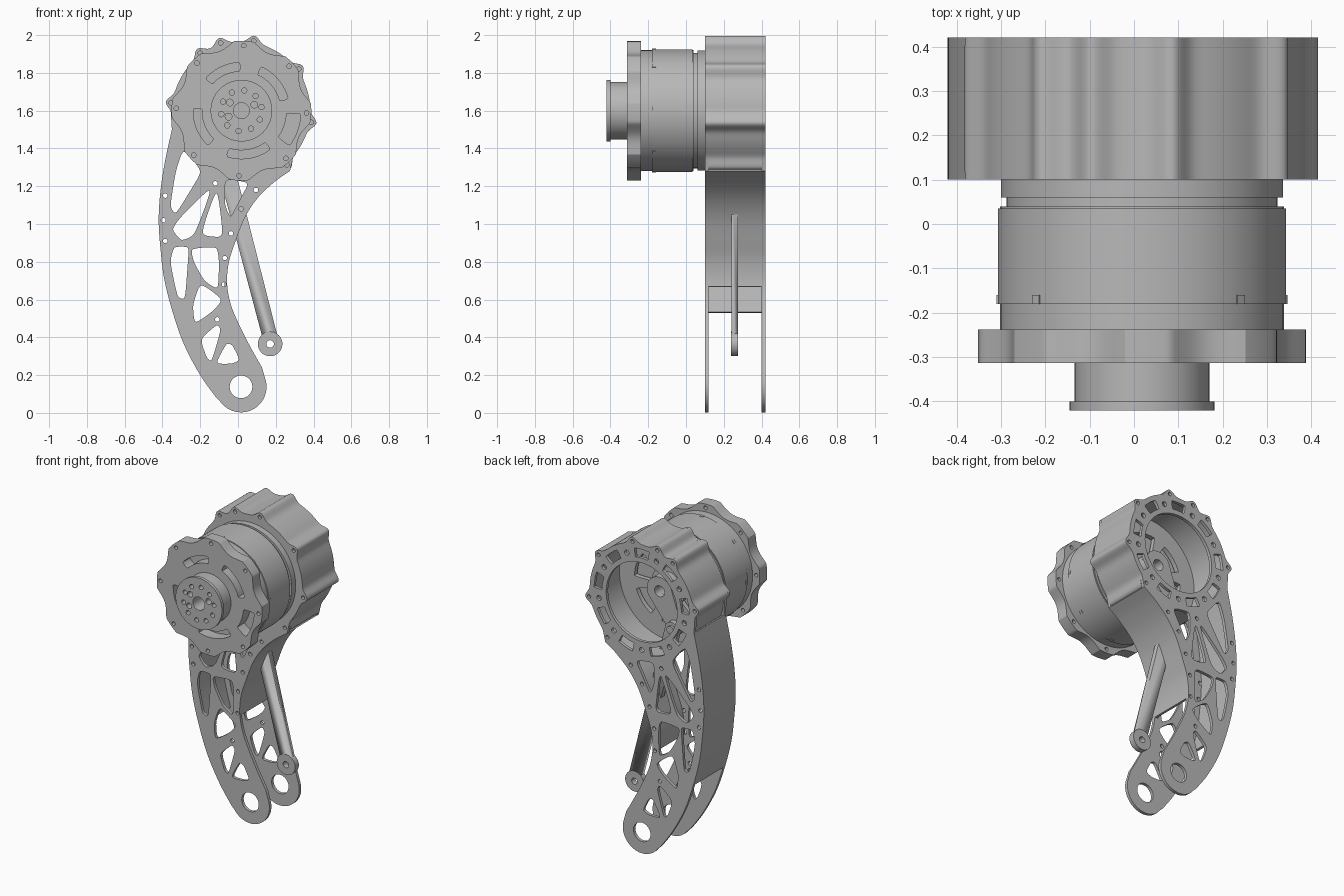
import bpy, bmesh, math
from mathutils import Matrix, Vector

cube = bpy.data.objects.get("Cube")
if cube:
    bpy.data.objects.remove(cube)

grey = bpy.data.materials.new("machined_grey")
grey.use_nodes = True
grey.diffuse_color = (.48, .48, .48, 1)
grey.node_tree.nodes["Principled BSDF"].inputs["Base Color"].default_value = grey.diffuse_color

AXIS = (.018, 1.60)      # motor axis
EYE = (.016, .138)       # pivot at the lower end of the leg


def arc(center, radius, start, end, count=24):
    """Points on an arc; radius may be a function of the angle in degrees."""
    points = []
    for i in range(count + 1):
        angle = start + (end - start) * i / count
        r = radius(angle) if callable(radius) else radius
        a = math.radians(angle)
        points.append((center[0] + r * math.cos(a), center[1] + r * math.sin(a)))
    return points


def circle(center, radius, count=64):
    return arc(center, radius, 0, 360, count)[:-1]


def polar(radius, angle, center=AXIS):
    return arc(center, radius, angle, angle, 1)[0]


def slot(start, end, inner, outer):
    loop = arc(AXIS, outer, start, end, 12) + arc(AXIS, inner, end, start, 12)
    return rounded(loop, (.25,))


def rounded(loop, ratios=(.15, .25, .25)):
    """Round off the corners of a closed loop by repeated corner cutting."""
    for t in ratios:
        result = []
        for i, p in enumerate(loop):
            a, b = Vector(p), Vector(loop[(i + 1) % len(loop)])
            result += [tuple(a.lerp(b, t)), tuple(b.lerp(a, t))]
        loop = result
    return loop


def smooth(points, steps=5):
    """Open smooth path through the given points."""
    pts = [Vector(p) for p in [points[0]] + points + [points[-1]]]
    path = []
    for a, b, c, d in zip(pts, pts[1:], pts[2:], pts[3:]):
        for i in range(steps):
            t = i / steps
            path.append(tuple(b + (c - a) * t / 2 + (a - b * 2.5 + c * 2 - d / 2) * t * t
                              + ((b - c) * 1.5 + (d - a) / 2) * t ** 3))
    return path + [tuple(points[-1])]


def strip(path, thickness):
    """Closed loop made from a path and its offset to the left."""
    inner = []
    for i, p in enumerate(path):
        d = Vector(path[min(i + 1, len(path) - 1)]) - Vector(path[max(i - 1, 0)])
        n = Vector((-d.y, d.x)).normalized() * thickness
        inner.append((p[0] + n.x, p[1] + n.y))
    return path + inner[::-1]


def link(a, b, ra, rb):
    """Outline of a bar with round ends."""
    facing = math.degrees(math.atan2(b[1] - a[1], b[0] - a[0]))
    return arc(a, ra, facing + 90, facing + 270) + arc(b, rb, facing - 90, facing + 90)


def plate(name, loops, front, back):
    """Flat part: first loop is the outline, the others are holes."""
    curve = bpy.data.curves.new(name + "_profile", 'CURVE')
    curve.dimensions = '2D'
    curve.fill_mode = 'BOTH'
    curve.extrude = (back - front) / 2
    for loop in loops:
        spline = curve.splines.new('POLY')
        spline.points.add(len(loop) - 1)
        spline.use_cyclic_u = True
        for point, (x, z) in zip(spline.points, loop):
            point.co = (x, z, 0, 1)
    temp = bpy.data.objects.new(name + "_profile", curve)
    bpy.context.collection.objects.link(temp)
    graph = bpy.context.evaluated_depsgraph_get()
    mesh = bpy.data.meshes.new_from_object(temp.evaluated_get(graph))
    bpy.data.objects.remove(temp)
    bpy.data.curves.remove(curve)
    mesh.name = name
    bm = bmesh.new()
    bm.from_mesh(mesh)
    bmesh.ops.remove_doubles(bm, verts=bm.verts, dist=.00001)
    bmesh.ops.transform(bm, verts=bm.verts, matrix=Matrix.Translation((0, (front + back) / 2, 0))
                        @ Matrix.Rotation(math.pi / 2, 4, 'X'))
    bmesh.ops.recalc_face_normals(bm, faces=bm.faces)
    bm.to_mesh(mesh)
    bm.free()
    mesh.shade_smooth()
    mesh.set_sharp_from_angle(angle=math.radians(30))
    mesh.materials.clear()
    mesh.materials.append(grey)
    obj = bpy.data.objects.new(name, mesh)
    bpy.context.collection.objects.link(obj)
    return obj


# Housing outline with screw bosses
BOSSES = [80, 107, 36, -9.5, -50, 125.5, 173.6]


def housing_radius(angle):
    bump = 0
    for boss in BOSSES:
        d = (angle - boss + 180) % 360 - 180
        bump += math.exp(-(d / 5.5) ** 2)
    return .365 + .037 * bump


# Leg side plates
outer_edge = smooth([(-.35, 1.5), (-.385, 1.34), (-.41, 1.18), (-.42, 1.02), (-.41, .865),
                     (-.39, .705), (-.345, .53), (-.285, .36), (-.2, .2), (-.115, .08)])
inner_edge = smooth([(.127, .24), (.06, .36), (0, .48), (-.04, .58), (-.058, .69), (-.048, .8),
                     (-.016, .9), (.037, 1.035), (.106, 1.14), (.196, 1.225), (.275, 1.28)])
leg_outline = (arc(AXIS, housing_radius, -44, 180, 200) + outer_edge
               + arc(EYE, .135, 215, 375, 40) + inner_edge)
windows = [
    [(-.29, 1.4), (-.19, 1.28), (-.25, 1.18), (-.33, 1.05), (-.36, 1.09), (-.33, 1.28)],
    [(-.13, 1.21), (-.23, .94), (-.3, .91), (-.35, .97), (-.31, 1.03)],
    [(-.11, 1.2), (-.08, .95), (-.1, .93), (-.2, .94)],
    [(-.07, 1.24), (.06, 1.22), (.01, 1.13), (-.04, 1.03), (-.07, 1.1)],
    [(-.34, .88), (-.26, .88), (-.265, .8), (-.28, .6), (-.32, .61), (-.36, .8)],
    [(-.25, .87), (-.11, .88), (-.1, .8), (-.105, .65), (-.18, .7), (-.235, .8)],
    [(-.2, .69), (-.08, .6), (-.13, .54), (-.23, .47), (-.24, .57)],
    [(-.2, .39), (-.11, .47), (-.09, .44), (-.14, .27), (-.165, .29)],
    [(-.06, .37), (-.03, .36), (.01, .28), (-.03, .26), (-.12, .26)],
]
screws = [(-.385, 1.15), (-.395, 1.02), (-.385, .91), (-.12, 1.215), (.016, 1.08),
          (-.037, .95), (-.07, .82), (-.074, .68), (-.11, .495), (.095, 1.18)]
screws += [polar(.375, boss) for boss in BOSSES]
leg_holes = [rounded(w) for w in windows] + [circle(s, .012, 14) for s in screws]
leg_holes.append(circle(EYE, .06, 40))
vents = [slot(a - 9, a + 9, .28, .335) for a in range(10, 370, 40)]
vent_pins = [circle(polar(.305, a), .016, 14) for a in range(30, 390, 40)]
plate("leg_front_plate", [leg_outline] + leg_holes + [circle(AXIS, .27)], .10, .12)
plate("leg_back_plate", [leg_outline] + leg_holes + vents + vent_pins + [circle(AXIS, .25)], .40, .42)

# Walls joining the two plates
plate("outer_wall", [strip([p for p in outer_edge if p[1] > .525], .014)], .118, .402)
plate("inner_wall", [strip([p for p in inner_edge if p[1] > .65], .014)], .118, .402)
plate("housing_ring", [arc(AXIS, housing_radius, 0, 360, 300)[:-1], circle(AXIS, .345)], .118, .402)

# Spoked carrier inside the housing
spokes = [slot(a, a + 42, .12, .24) for a in range(0, 360, 60)]
plate("spoked_carrier", [circle(AXIS, .35), circle(AXIS, .04, 32)] + spokes, .12, .15)
plate("carrier_hub", [circle(AXIS, .09), circle(AXIS, .04, 32)], .148, .20)

# Crank and push rod
JOINT, ROD_END = (-.09, 1.4), (.17, .365)
plate("crank", [link(AXIS, JOINT, .09, .05), circle(AXIS, .035, 32)], .195, .24)
plate("crank_pin", [circle(JOINT, .025, 24)], .19, .29)
plate("push_rod", [link(JOINT, ROD_END, .045, .042)], .24, .275)
plate("push_rod_eye", [circle(ROD_END, .065, 40), circle(ROD_END, .02, 20)], .239, .276)
rod = bpy.data.objects["push_rod"]
bm = bmesh.new()
bm.from_mesh(rod.data)
for v in bm.verts:                       # stop the bar short of the eye's bore
    v.co.z = max(v.co.z, ROD_END[1] + .035)
bmesh.ops.dissolve_degenerate(bm, dist=.0001, edges=bm.edges)
bm.to_mesh(rod.data)
bm.free()

# Motor body as stacked discs
for name, radius, front, back in [("motor_front_step", .32, -.24, -.175),
                                  ("motor_can", .325, -.18, .035),
                                  ("motor_can_rim", .32, .03, .04),
                                  ("motor_neck", .305, .035, .062),
                                  ("motor_flange", .318, .06, .105)]:
    plate(name, [circle(AXIS, radius, 96)], front, back)
for i in range(8):
    a = 2 + 45 * i
    tab = arc(AXIS, .328, a - 2, a + 2, 4) + arc(AXIS, .315, a + 2, a - 2, 4)
    plate("can_tab", [tab], -.18, -.16)


# Scalloped front cover with arc slots
def cover_radius(angle):
    d = abs((angle - 43 + 22.5) % 45 - 22.5)
    u = max(0, (d - 8) / 14.5)
    return .37 - .035 * math.sin(u * math.pi / 2)


arc_slots = [slot(a, b, .21, .255) for a, b in [(92, 138), (14, 66), (252, 307), (177, 226)]]
arc_slots.append(slot(-36, -3, .24, .315))
cover_screws = [circle(polar(.345, 43 + 45 * i), .012, 14) for i in range(8)]
plate("front_cover", [arc(AXIS, cover_radius, 0, 360, 240)[:-1]] + arc_slots + cover_screws, -.313, -.238)

# Output hub with bolt circle
bolts = [circle(polar(.108, 10 + 36 * i), .014, 16) for i in range(10)]
dowels = [circle(polar(.075, a), .018, 16) for a in (25, 145, 205)]
hub_holes = bolts + dowels + [circle(AXIS, .042, 32)]
plate("output_hub_rim", [circle(AXIS, .163)] + hub_holes, -.42, -.40)
plate("output_hub", [circle(AXIS, .152)] + hub_holes, -.402, -.31)
